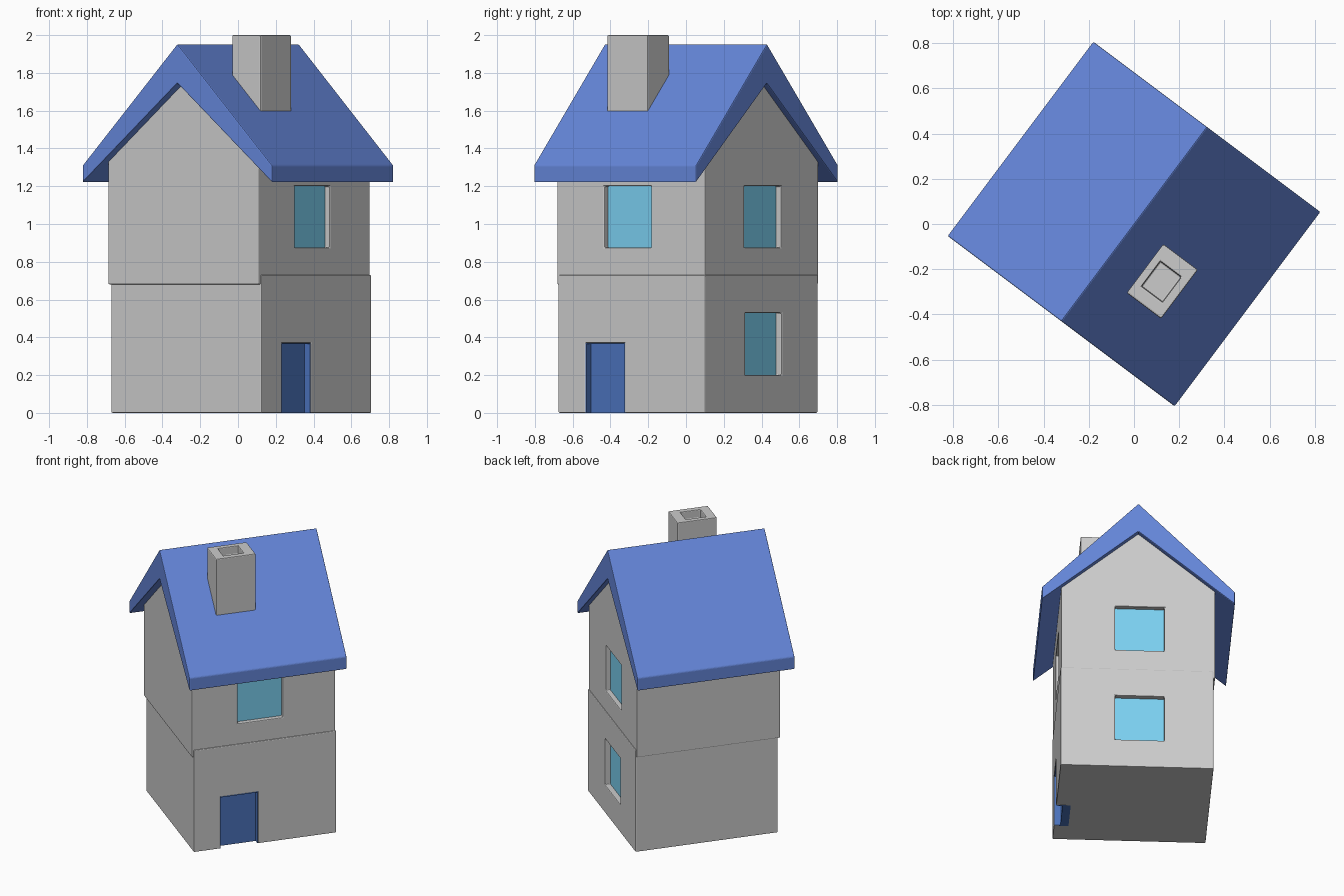
import bpy, bmesh, math

if "Cube" in bpy.data.objects:
    bpy.data.objects.remove(bpy.data.objects["Cube"])

ANGLE = -math.atan2(0.6, 0.8)  # whole house is turned about z


def material(name, rgb):
    m = bpy.data.materials.new(name)
    m.diffuse_color = (*rgb, 1)
    m.use_nodes = True
    m.node_tree.nodes["Principled BSDF"].inputs["Base Color"].default_value = m.diffuse_color
    return m


ROOF = material("roof_blue", (0.13, 0.24, 0.70))
DOOR = material("door_blue", (0.07, 0.17, 0.50))
GLASS = material("window_glass", (0.20, 0.63, 0.88))


def finish(bm, name, mat=None):
    bmesh.ops.recalc_face_normals(bm, faces=bm.faces)
    me = bpy.data.meshes.new(name)
    bm.to_mesh(me)
    bm.free()
    ob = bpy.data.objects.new(name, me)
    bpy.context.collection.objects.link(ob)
    ob.rotation_euler.z = ANGLE
    if mat:
        me.materials.append(mat)
    return ob


def prism(name, profile, y0, y1, mat=None):
    """Extrude an (x, z) profile along y."""
    bm = bmesh.new()
    f = bm.faces.new([bm.verts.new((x, y0, z)) for x, z in profile])
    r = bmesh.ops.extrude_face_region(bm, geom=[f])
    for v in r["geom"]:
        if isinstance(v, bmesh.types.BMVert):
            v.co.y = y1
    return finish(bm, name, mat)


def box(name, x, y, z, mat=None):
    return prism(name, [(x[0], z[0]), (x[1], z[0]), (x[1], z[1]), (x[0], z[1])], *y, mat)


def cut(target, name, x, y, z):
    c = box(name + "_cutter", x, y, z)
    c.hide_render = True
    c.hide_viewport = True
    m = target.modifiers.new(name, 'BOOLEAN')
    m.operation = 'DIFFERENCE'
    m.solver = 'EXACT'
    m.object = c


def bevel(ob, width=0.006):
    m = ob.modifiers.new("Bevel", 'BEVEL')
    m.width = width
    m.segments = 2
    m.limit_method = 'ANGLE'
    m.angle_limit = math.radians(30)


# Storeys: the upper one has a gabled top and sits slightly offset
lower = box("lower_walls", (-0.49, 0.505), (-0.467, 0.505), (0, 0.73))
upper = prism("upper_walls", [(-0.5, 0.68), (0.5, 0.68), (0.5, 1.335), (0, 1.76), (-0.5, 1.335)],
              -0.48, 0.50)

# Windows: recess cut into the wall, glass pane at its back
for wall, name, z in ((lower, "lower_end_window", (0.20, 0.53)),
                      (upper, "upper_end_window", (0.875, 1.20))):
    cut(wall, name, (-0.17, 0.15), (0.42, 0.6), z)
    box(name, (-0.175, 0.155), (0.41, 0.468), (z[0] - 0.005, z[1] + 0.005), GLASS)
cut(upper, "side_window", (0.42, 0.6), (-0.165, 0.143), (0.875, 1.20))
box("side_window", (0.41, 0.468), (-0.17, 0.148), (0.87, 1.205), GLASS)

# Door with thin jamb linings
cut(lower, "door", (0.42, 0.6), (-0.287, -0.027), (-0.1, 0.37))
box("door", (0.41, 0.463), (-0.29, -0.024), (0, 0.373), DOOR)
for name, y, z in (("door_jamb_left", (-0.29, -0.283), (0, 0.37)),
                   ("door_jamb_right", (-0.031, -0.024), (0, 0.37)),
                   ("door_head", (-0.287, -0.027), (0.364, 0.373))):
    box(name, (0.45, 0.501), y, z, DOOR)

# Roof
roof = prism("roof", [(-0.627, 1.22), (-0.627, 1.31), (0, 1.953), (0.627, 1.31),
                      (0.627, 1.22), (0, 1.745)], -0.537, 0.537, ROOF)

# Chimney with flue opening
chimney = box("chimney", (0.157, 0.347), (-0.263, 0.007), (1.5, 2.0))
cut(chimney, "flue", (0.192, 0.308), (-0.200, -0.062), (1.94, 2.1))

for ob in (lower, upper, roof, chimney):
    bevel(ob)
